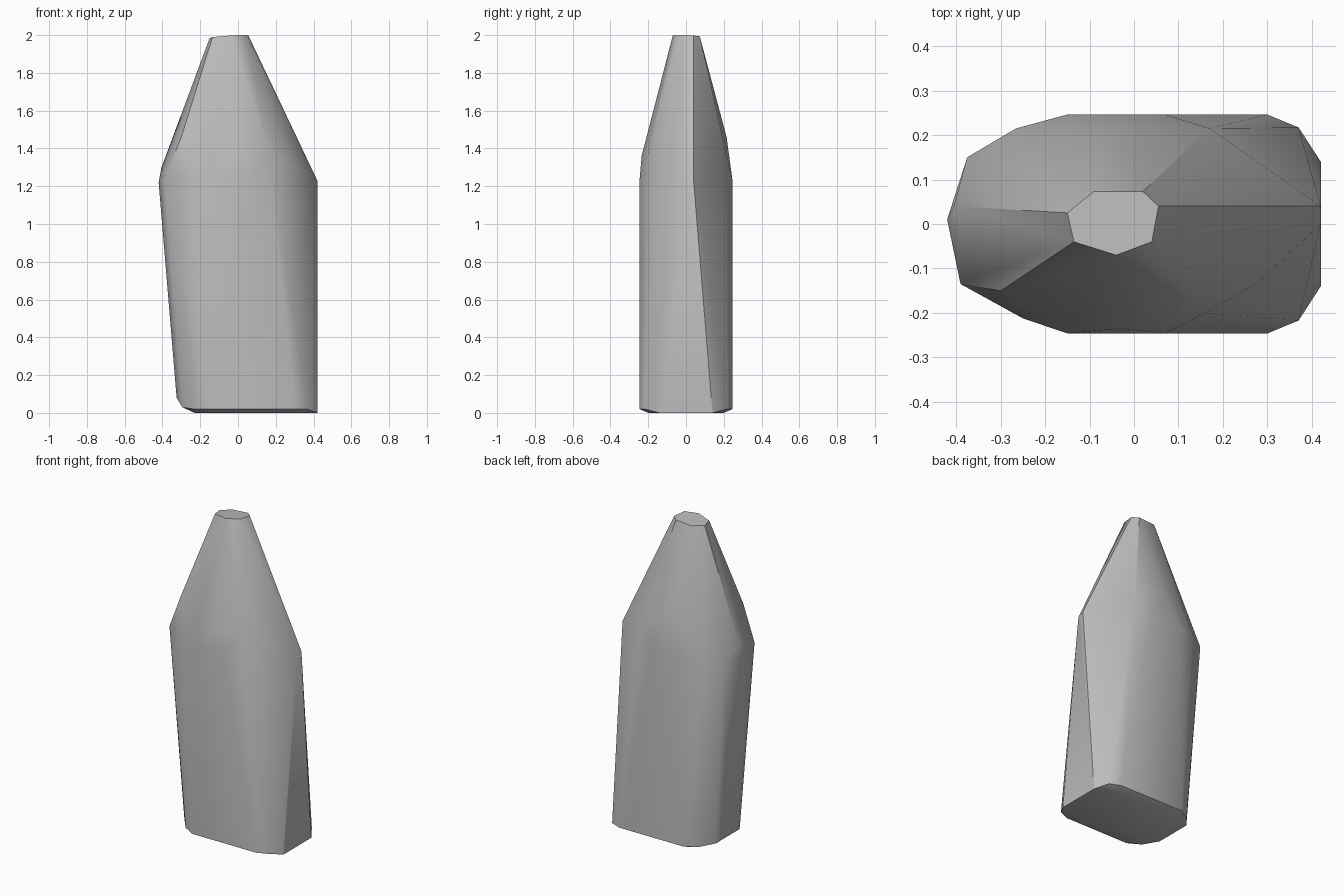
import bpy
import bmesh
import math

default_cube = bpy.data.objects.get("Cube")
if default_cube:
    bpy.data.objects.remove(default_cube, do_unlink=True)


def make_material(name, colour):
    material = bpy.data.materials.new(name)
    material.use_nodes = True
    material.diffuse_color = colour
    material.node_tree.nodes["Principled BSDF"].inputs["Base Color"].default_value = colour
    return material


def mirrored_in_y(points):
    """Return the points together with their front/back reflections."""
    return points + [(x, -y, z) for x, y, z in points]


def build_hull(name, points, material):
    """Wrap corner points in a convex skin with merged flat faces."""
    bm = bmesh.new()
    for point in points:
        bm.verts.new(point)
    hull = bmesh.ops.convex_hull(bm, input=bm.verts[:])
    unused = [v for v in hull["geom_interior"] if isinstance(v, bmesh.types.BMVert)]
    bmesh.ops.delete(bm, geom=unused, context="VERTS")
    bmesh.ops.dissolve_limit(bm, angle_limit=math.radians(1),
                             verts=bm.verts[:], edges=bm.edges[:])
    bmesh.ops.recalc_face_normals(bm, faces=bm.faces[:])
    mesh = bpy.data.meshes.new(name)
    bm.to_mesh(mesh)
    bm.free()
    mesh.materials.append(material)
    shape = bpy.data.objects.new(name, mesh)
    bpy.context.collection.objects.link(shape)
    return shape


# Flat underside and the slightly chamfered rim around it
base = mirrored_in_y([
    (0.42, 0.14, 0), (0.3, 0.2, 0), (-0.15, 0.2, 0), (-0.23, 0.1, 0),
    (0.37, 0.217, 0.02), (0.3, 0.246, 0.02), (-0.15, 0.246, 0.02),
    (-0.23, 0.2, 0.02), (-0.295, 0.12, 0.03), (-0.325, 0.06, 0.08),
])

# Widest outline, where the body starts to taper
shoulder = [
    (0.42, 0.04, 1.23), (0.42, 0, 1.21), (0.07, 0.246, 1.23),
    (-0.15, 0.246, 1.23), (-0.265, 0.215, 1.25), (-0.375, 0.15, 1.24),
    (-0.42, 0.01, 1.22), (-0.39, -0.135, 1.24), (-0.25, -0.212, 1.25),
    (-0.15, -0.246, 1.23), (0.07, -0.246, 1.23),
]

# Rounded transition just above the shoulder
upper_bend = [
    (0.17, 0.215, 1.36), (-0.05, 0.215, 1.46), (-0.405, 0.04, 1.3),
    (-0.3, -0.15, 1.46), (-0.03, -0.235, 1.36),
    (0.16, -0.2, 1.38), (0.28, -0.13, 1.32),
]

# Small, slightly tilted top facet
tip = [(x, y, 1.995 + 0.07 * (x - 0.055) - 0.06 * (y - 0.04) + 0.003) for x, y in (
    (-0.15, 0.025), (-0.09, 0.073), (0.02, 0.073), (0.055, 0.04),
    (0.04, -0.04), (-0.04, -0.07), (-0.135, -0.04),
)]

grey = make_material("plain grey", (0.5, 0.5, 0.5, 1))
body = build_hull("tapered_body", base + shoulder + upper_bend + tip, grey)

# Soft shading with crisp creases
bpy.ops.object.select_all(action="DESELECT")
body.select_set(True)
bpy.context.view_layer.objects.active = body
bpy.ops.object.shade_smooth_by_angle(angle=math.radians(30))
